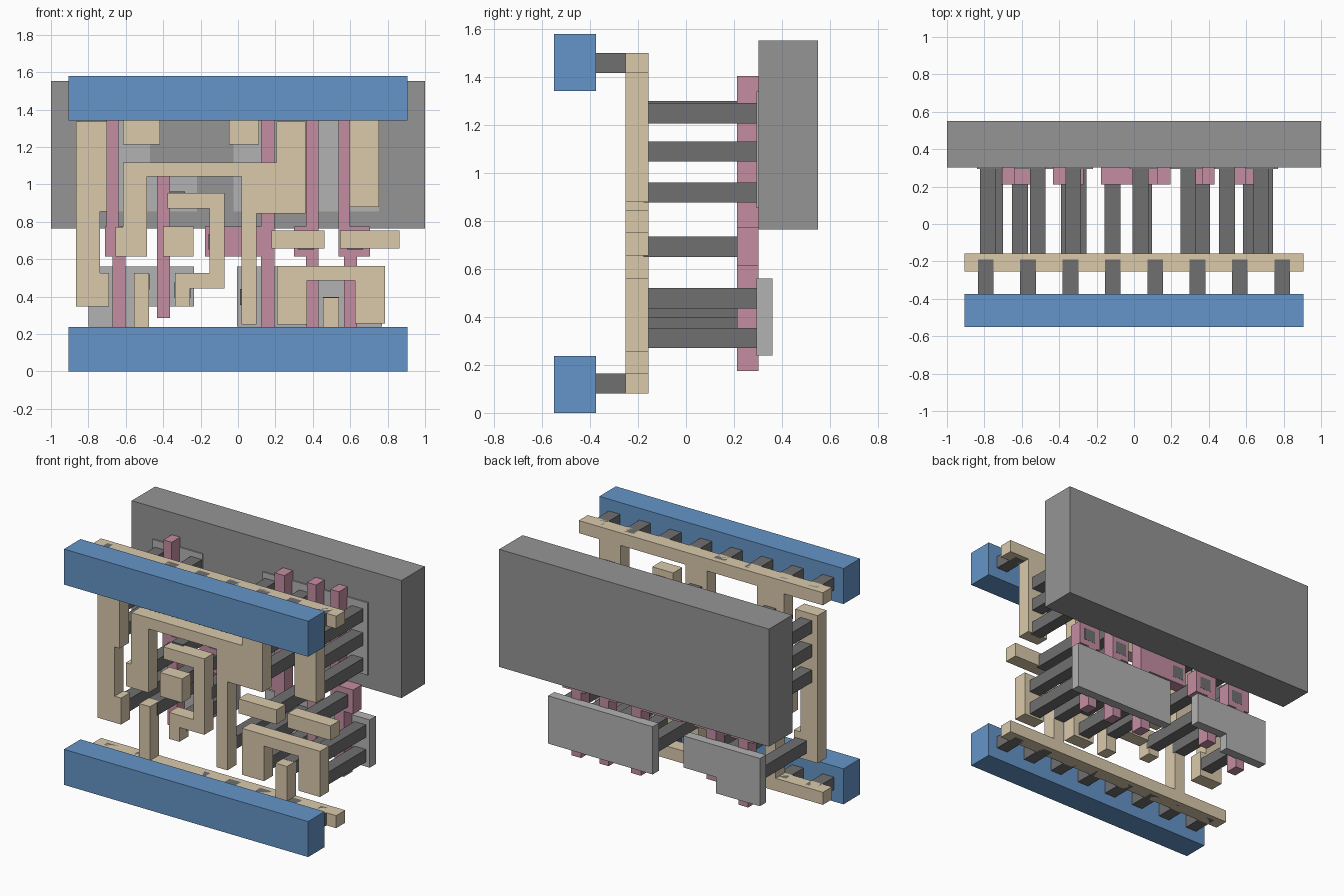
import bpy, bmesh


def material(name, rgb):
    m = bpy.data.materials.new(name)
    m.diffuse_color = (*rgb, 1)
    return m


BLUE = material("blue", (0.13, 0.30, 0.58))
TAN = material("tan", (0.70, 0.59, 0.41))
PINK = material("pink", (0.55, 0.27, 0.36))
DARK = material("dark_grey", (0.16, 0.16, 0.16))
MID = material("mid_grey", (0.30, 0.30, 0.30))
LIGHT = material("light_grey", (0.45, 0.45, 0.45))


def plate(name, outline, y0, y1, mat):
    """Extrude an x-z outline from y0 back to y1."""
    bm = bmesh.new()
    face = bm.faces.new([bm.verts.new((x, y0, z)) for x, z in outline])
    ext = bmesh.ops.extrude_face_region(bm, geom=[face])
    verts = [v for v in ext["geom"] if isinstance(v, bmesh.types.BMVert)]
    bmesh.ops.translate(bm, verts=verts, vec=(0, y1 - y0, 0))
    bmesh.ops.recalc_face_normals(bm, faces=bm.faces)
    mesh = bpy.data.meshes.new(name)
    bm.to_mesh(mesh)
    bm.free()
    mesh.materials.append(mat)
    ob = bpy.data.objects.new(name, mesh)
    bpy.context.collection.objects.link(ob)
    return ob


def rect(x0, x1, z0, z1):
    return [(x0, z0), (x1, z0), (x1, z1), (x0, z1)]


def pin(name, x, z, y0, y1, s=0.042):
    plate(name, rect(x - s, x + s, z - s, z + s), y0, y1, DARK)


M0, M1 = -0.253, -0.157      # wiring layer depth
P0, P1 = 0.212, 0.302        # gate layer depth
D0, D1 = 0.295, 0.36         # diffusion layer depth

# Front power rails and their connecting pins
for side, z0, zv in (("lower", 0.0, 0.122), ("upper", 1.342, 1.459)):
    plate(side + "_power_rail", rect(-0.905, 0.905, z0, z0 + 0.238), -0.55, -0.375, BLUE)
    for i in range(8):
        pin(side + "_rail_pin", -0.793 + i * 0.2265, zv, -0.38, -0.19)

# Rail strips with their stubs, each one outline
plate("upper_wire_rail", [
    (-0.905, 1.417), (-0.615, 1.417), (-0.615, 1.212), (-0.417, 1.212), (-0.417, 1.417),
    (-0.047, 1.417), (-0.047, 1.212), (0.113, 1.212), (0.113, 1.417),
    (0.597, 1.417), (0.597, 0.88), (0.755, 0.88), (0.755, 1.417),
    (0.905, 1.417), (0.905, 1.501), (-0.905, 1.501)], M0, M1, TAN)
plate("lower_wire_rail", [
    (-0.905, 0.08), (0.905, 0.08), (0.905, 0.164), (0.54, 0.164), (0.54, 0.396),
    (0.455, 0.396), (0.455, 0.164), (-0.475, 0.164), (-0.475, 0.525),
    (-0.555, 0.525), (-0.555, 0.164), (-0.905, 0.164)], M0, M1, TAN)

# Signal wires
wires = {
    "left_column_wire": [
        (-0.866, 1.337), (-0.70, 1.337), (-0.70, 0.855), (-0.738, 0.855),
        (-0.738, 0.525), (-0.69, 0.525), (-0.69, 0.348), (-0.866, 0.348)],
    "branching_wire": [
        (0.205, 1.337), (0.36, 1.337), (0.36, 0.845), (0.098, 0.845), (0.098, 0.252),
        (0.018, 0.252), (0.018, 1.043), (-0.487, 1.043), (-0.487, 0.615),
        (-0.655, 0.615), (-0.655, 0.772), (-0.615, 0.772), (-0.615, 1.118), (0.205, 1.118)],
    "hook_wire": [
        (-0.377, 0.953), (-0.073, 0.953), (-0.073, 0.444), (-0.257, 0.444),
        (-0.257, 0.348), (-0.336, 0.348), (-0.336, 0.525), (-0.153, 0.525),
        (-0.153, 0.872), (-0.377, 0.872)],
    "square_pad_wire": rect(-0.40, -0.237, 0.615, 0.775),
    "inner_bar_wire": rect(0.18, 0.462, 0.657, 0.754),
    "outer_bar_wire": rect(0.545, 0.863, 0.657, 0.754),
    "arch_wire": [
        (0.208, 0.563), (0.785, 0.563), (0.785, 0.257), (0.625, 0.257),
        (0.625, 0.487), (0.37, 0.487), (0.37, 0.252), (0.208, 0.252)],
}
for name, outline in wires.items():
    plate(name, outline, M0, M1, TAN)

# Gate strips
T, B, PT, PB = 1.405, 0.175, 0.775, 0.613
gates = [
    [(-0.702, T), (-0.64, T), (-0.64, PT), (-0.54, PT), (-0.54, PB), (-0.602, PB),
     (-0.602, B), (-0.672, B), (-0.672, PB), (-0.71, PB), (-0.71, PT), (-0.702, PT)],
    [(-0.433, 1.08), (-0.363, 1.08), (-0.363, PT), (-0.27, PT), (-0.27, PB),
     (-0.363, PB), (-0.363, 0.285), (-0.433, 0.285)],
    [(0.123, T), (0.195, T), (0.195, B), (0.123, B), (0.123, PB), (-0.177, PB),
     (-0.177, PT), (0.123, PT)],
    [(0.363, T), (0.43, T), (0.43, B), (0.363, B), (0.363, PB), (0.30, PB),
     (0.30, PT), (0.363, PT)],
    [(0.537, T), (0.60, T), (0.60, PT), (0.705, PT), (0.705, PB), (0.637, PB),
     (0.637, B), (0.567, B), (0.567, PB), (0.537, PB)],
]
for g in gates:
    plate("gate_strip", g, P0, P1, PINK)

# Rear block and the thin diffusion plates
plate("rear_well_block", rect(-1, 1, 0.765, 1.553), 0.303, 0.55, MID)
plate("upper_left_diffusion", [
    (-0.84, 0.855), (-0.22, 0.855), (-0.22, 1.06), (-0.47, 1.06), (-0.47, 1.34),
    (-0.84, 1.34)], D0, D1, LIGHT)
plate("upper_right_diffusion", rect(-0.025, 0.755, 0.855, 1.34), D0, D1, LIGHT)
plate("lower_left_diffusion", [
    (-0.80, 0.24), (-0.475, 0.24), (-0.475, 0.348), (-0.235, 0.348), (-0.235, 0.56),
    (-0.80, 0.56)], D0, D1, LIGHT)
plate("lower_right_diffusion", rect(-0.005, 0.77, 0.24, 0.56), D0, D1, LIGHT)

# Long pins from the wires to the diffusion plates
diffusion_pins = (
    [(x, z) for x in (-0.781, 0.29, 0.68) for z in (0.92, 1.09, 1.25)]
    + [(-0.515, 1.26), (0.035, 1.26), (-0.325, 0.92)]
    + [(-0.742, 0.435), (-0.515, 0.48), (-0.297, 0.435), (0.053, 0.398), (0.497, 0.355)]
    + [(x, z) for x in (0.29, 0.70) for z in (0.313, 0.478)])
for x, z in diffusion_pins:
    pin("diffusion_pin", x, z, M1 - 0.02, D0 + 0.02)

# Pins ending in the gate pads, just showing at the back
for x in (-0.61, -0.347, -0.115, 0.363, 0.625):
    pin("gate_pin", x, 0.693, M1 - 0.02, P1 + 0.001)
